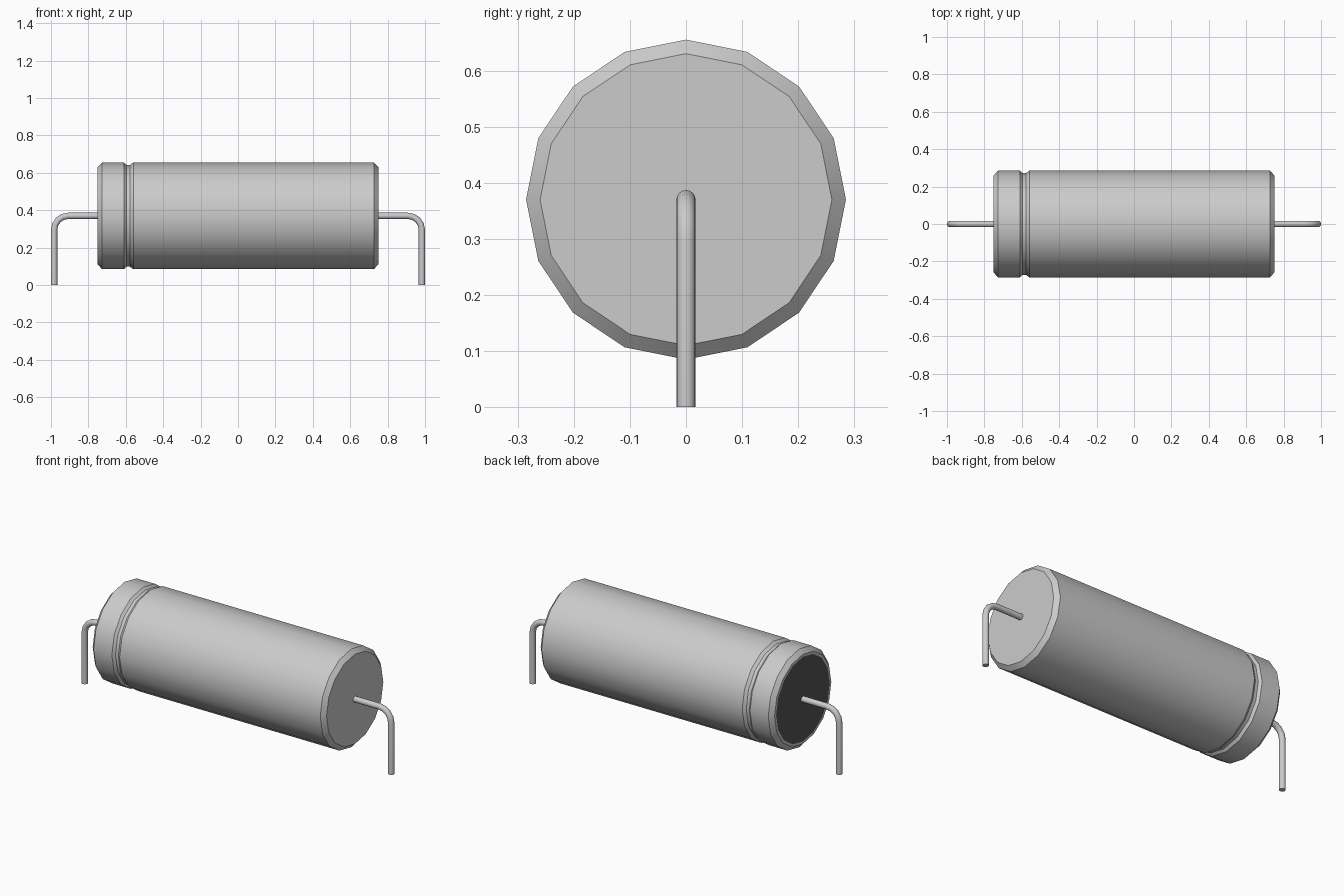
import bpy, bmesh, math
from mathutils import Matrix

if "Cube" in bpy.data.objects:
    bpy.data.objects.remove(bpy.data.objects["Cube"], do_unlink=True)

AXIS_Z = 0.37      # height of the can's axis
SIDES = 16


def make_material(name, value):
    mat = bpy.data.materials.new(name)
    mat.use_nodes = True
    colour = (value, value, value, 1)
    mat.diffuse_color = colour
    mat.node_tree.nodes["Principled BSDF"].inputs["Base Color"].default_value = colour
    return mat


light_grey = make_material("light grey", 0.6)
dark_grey = make_material("dark grey", 0.09)


def finish(bm, name, mats):
    bmesh.ops.recalc_face_normals(bm, faces=bm.faces[:])
    mesh = bpy.data.meshes.new(name)
    bm.to_mesh(mesh)
    bm.free()
    for mat in mats:
        mesh.materials.append(mat)
    obj = bpy.data.objects.new(name, mesh)
    bpy.context.collection.objects.link(obj)
    bpy.ops.object.select_all(action="DESELECT")
    obj.select_set(True)
    bpy.context.view_layer.objects.active = obj
    bpy.ops.object.shade_smooth_by_angle(angle=math.radians(30))
    return obj


def ring(bm, centre, u, v, radius, sides):
    """Circle of vertices in the plane spanned by u and v."""
    verts = []
    for i in range(sides):
        a = math.tau * i / sides
        verts.append(bm.verts.new(centre + radius * (u * math.cos(a) + v * math.sin(a))))
    return verts


def loft(bm, rings):
    for a, b in zip(rings, rings[1:]):
        for i in range(len(a)):
            j = (i + 1) % len(a)
            bm.faces.new((a[i], a[j], b[j], b[i]))
    return [bm.faces.new(rings[0]), bm.faces.new(rings[-1])]


X, Y, Z = Matrix.Identity(3)

# Can: chamfered ends, crimped groove, dark seal inset in the right end
profile = [(-0.75, 0.245), (-0.75, 0.26), (-0.727, 0.285), (-0.61, 0.285),
           (-0.596, 0.272), (-0.577, 0.272), (-0.56, 0.285),
           (0.727, 0.285), (0.75, 0.26)]
bm = bmesh.new()
caps = loft(bm, [ring(bm, X * x + Z * AXIS_Z, Y, Z, r, SIDES) for x, r in profile])
caps[0].material_index = 1
finish(bm, "can", [light_grey, dark_grey])

# Bent wire leads, mirrored on both ends
WIRE, BEND, LEG_X, STEPS = 0.017, 0.075, 0.983, 4
for side, name in ((1, "left_lead"), (-1, "right_lead")):
    bm = bmesh.new()
    stations = [(0.74, AXIS_Z, 0)]
    for k in range(STEPS + 1):
        a = math.pi / 2 * k / STEPS
        stations.append((LEG_X - BEND + BEND * math.sin(a),
                         AXIS_Z - BEND + BEND * math.cos(a), a))
    stations.append((LEG_X, 0, math.pi / 2))
    rings = []
    for x, z, a in stations:
        across = X * (side * math.sin(a)) + Z * math.cos(a)
        rings.append(ring(bm, X * (side * x) + Z * z, Y, across, WIRE, SIDES))
    loft(bm, rings)
    finish(bm, name, [light_grey])
